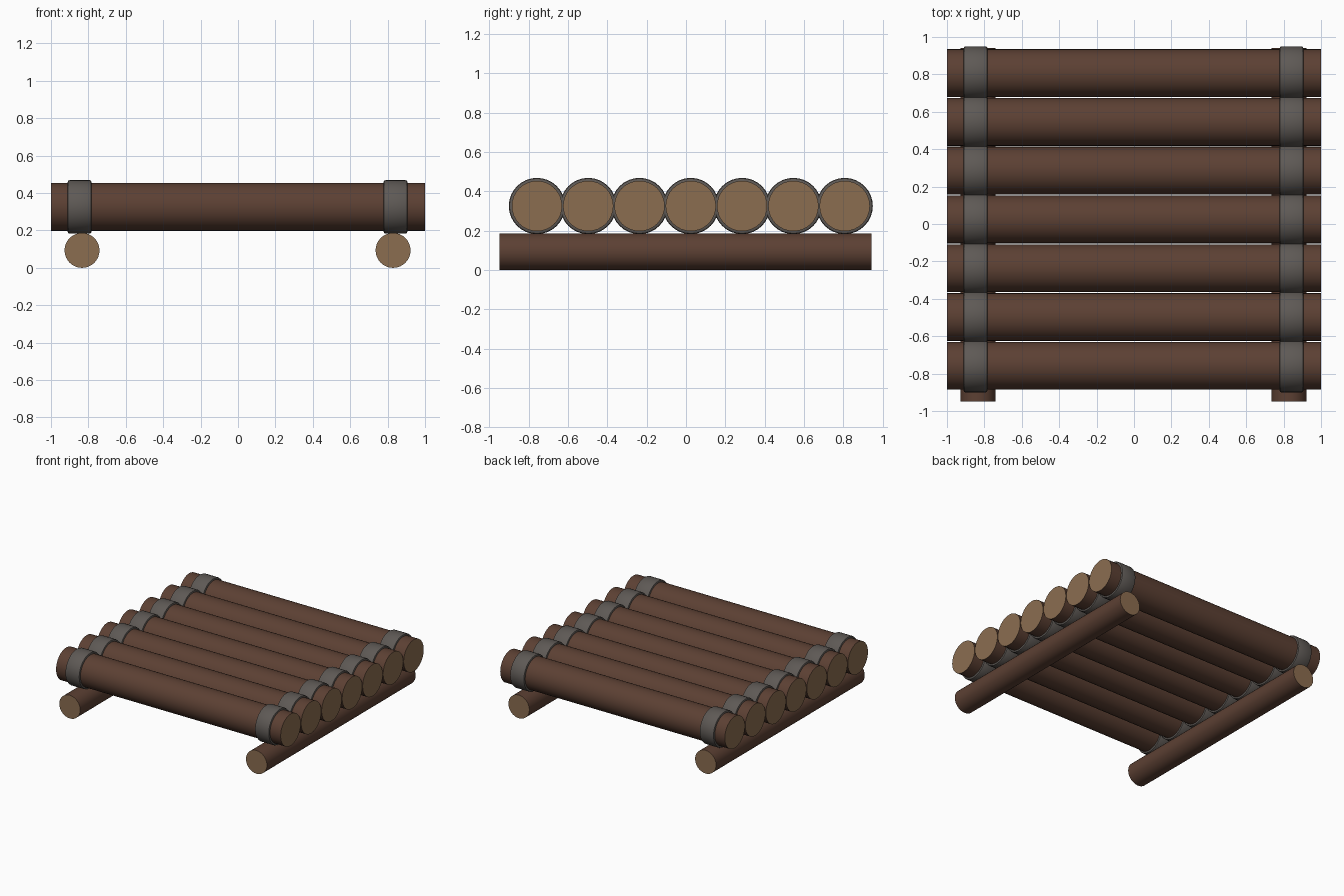
import bpy, math
from mathutils import Matrix

if "Cube" in bpy.data.objects:
    bpy.data.objects.remove(bpy.data.objects["Cube"])


def material(name, srgb):
    m = bpy.data.materials.new(name)
    lin = [((c / 255 + 0.055) / 1.055) ** 2.4 for c in srgb]
    m.diffuse_color = (*lin, 1)
    m.use_nodes = True
    m.node_tree.nodes["Principled BSDF"].inputs["Base Color"].default_value = m.diffuse_color
    return m


BARK = material("dark bark", (92, 64, 51))
CUT = material("cut wood", (139, 109, 80))
BAND = material("grey binding", (94, 89, 85))


def rod(name, radius, length, centre, axis, mats):
    """Cylinder along X or Y; end faces take the last material."""
    bpy.ops.mesh.primitive_cylinder_add(vertices=32, radius=radius, depth=length)
    ob = bpy.context.object
    ob.name = name
    turn = Matrix.Rotation(math.pi / 2, 4, 'Y' if axis == 'X' else 'X')
    ob.data.transform(turn)
    ob.location = centre
    for m in mats:
        ob.data.materials.append(m)
    for p in ob.data.polygons:
        if len(p.vertices) > 4:
            p.material_index = len(mats) - 1
    return ob


def smooth(ob):
    bpy.ops.object.select_all(action='DESELECT')
    ob.select_set(True)
    bpy.context.view_layer.objects.active = ob
    bpy.ops.object.shade_smooth_by_angle(angle=math.radians(30))


LOG_Z = 0.326

# Deck logs with their two bindings
for i in range(7):
    y = -0.758 + 0.2608 * i
    smooth(rod(f"deck_log_{i + 1}", 0.128, 2.0, (0, y, LOG_Z), 'X', [BARK, CUT]))
    for side, x in (("left", -0.847), ("right", 0.842)):
        band = rod(f"binding_{side}_{i + 1}", 0.143, 0.128, (x, y, LOG_Z), 'X', [BAND])
        bev = band.modifiers.new("rounded rim", 'BEVEL')
        bev.width = 0.011
        bev.segments = 2
        bev.limit_method = 'ANGLE'
        bev.angle_limit = math.radians(40)
        bpy.ops.object.modifier_apply(modifier=bev.name)
        smooth(band)

# Cross runners underneath
for side, x in (("left", -0.834), ("right", 0.829)):
    smooth(rod(f"runner_{side}", 0.0935, 1.891, (x, -0.0035, 0.0935), 'Y', [BARK, CUT]))
